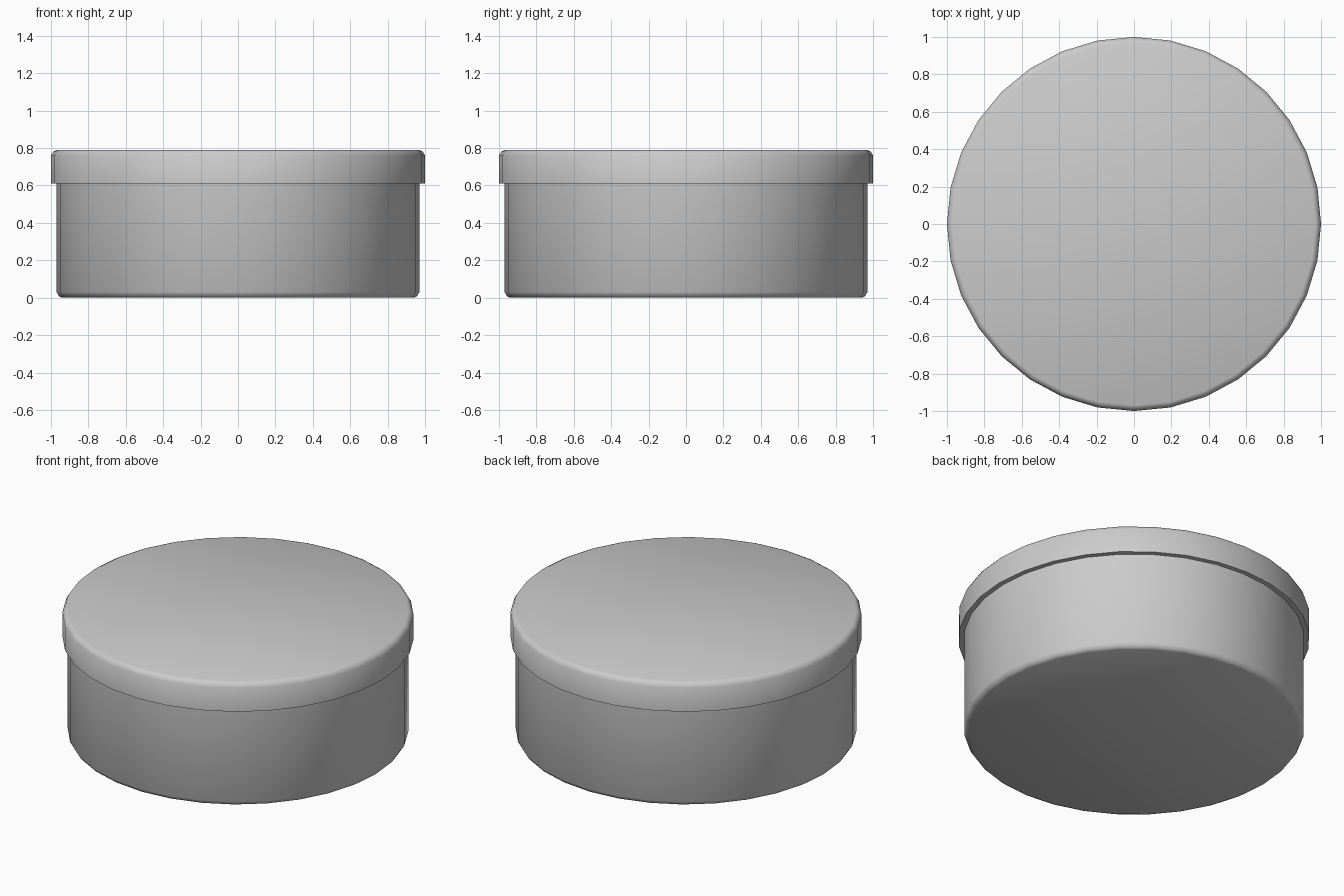
import bpy, bmesh
from math import cos, sin, tau, radians

if "Cube" in bpy.data.objects:
    bpy.data.objects.remove(bpy.data.objects["Cube"])

SIDES = 32


def lathe(name, profile):
    """Closed solid of revolution; profile runs (radius, z), capped at both ends."""
    bm = bmesh.new()
    rings = [[bm.verts.new((r * cos(tau * i / SIDES), r * sin(tau * i / SIDES), z))
              for i in range(SIDES)] for r, z in profile]
    for a, b in zip(rings, rings[1:]):
        for i in range(SIDES):
            j = (i + 1) % SIDES
            bm.faces.new((a[i], a[j], b[j], b[i]))
    bm.faces.new(rings[0][::-1])
    bm.faces.new(rings[-1])
    bmesh.ops.recalc_face_normals(bm, faces=bm.faces)
    mesh = bpy.data.meshes.new(name)
    bm.to_mesh(mesh)
    bm.free()
    obj = bpy.data.objects.new(name, mesh)
    bpy.context.collection.objects.link(obj)
    bpy.ops.object.select_all(action='DESELECT')
    obj.select_set(True)
    bpy.context.view_layer.objects.active = obj
    bpy.ops.object.shade_smooth_by_angle(angle=radians(60))
    return obj


# Tin body: chamfered base, straight wall, hollow inside
lathe("tin_body", [(0.94, 0.0), (0.957, 0.008), (0.97, 0.03), (0.97, 0.75),
                   (0.945, 0.75), (0.945, 0.03)])

# Lid: inner ceiling, skirt lapping over the body, chamfered top edge
lathe("tin_lid", [(0.968, 0.765), (0.968, 0.61), (1.0, 0.61), (1.0, 0.76),
                  (0.987, 0.782), (0.97, 0.79)])
